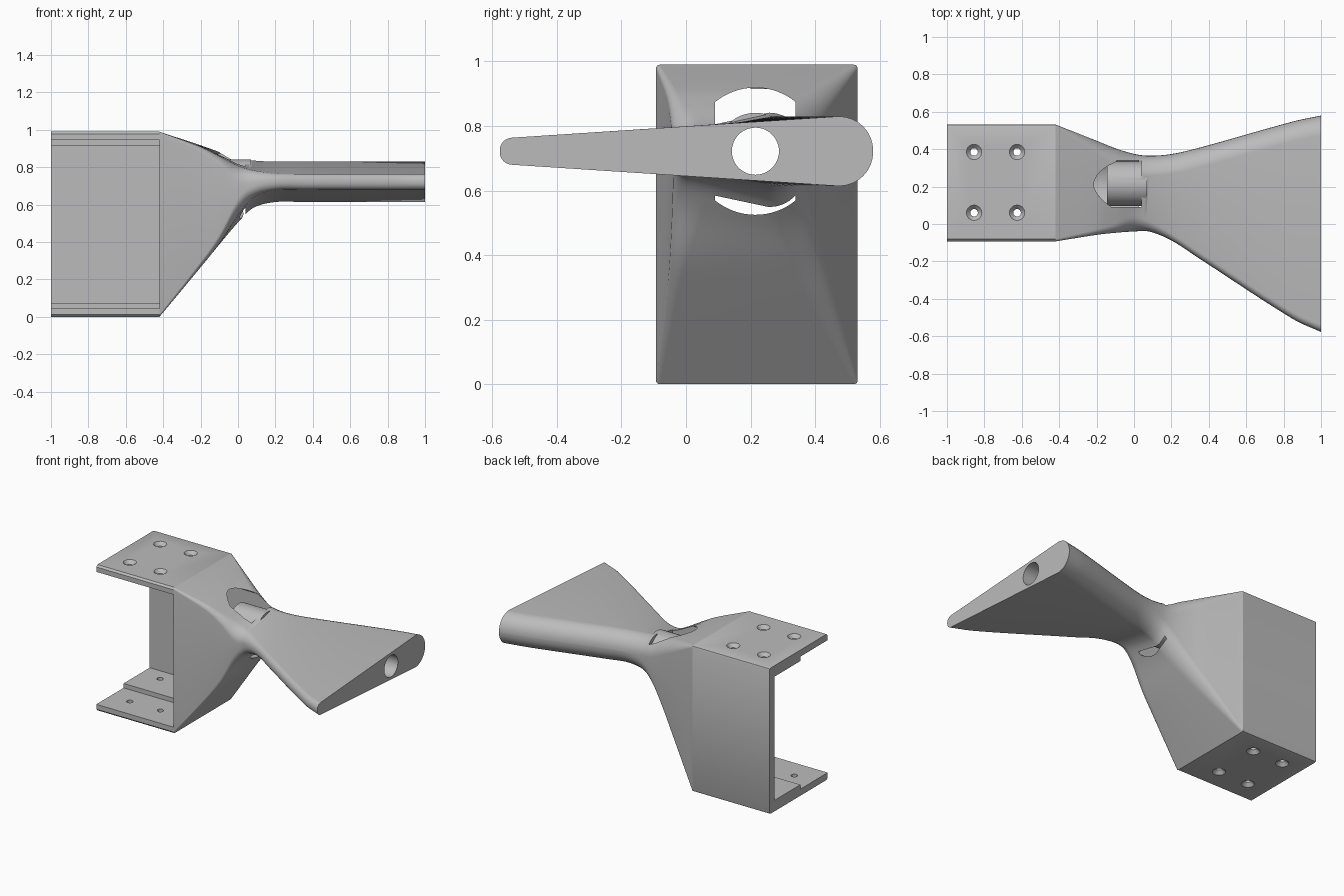
import bpy, bmesh, math
from mathutils import Matrix, Vector

cube = bpy.data.objects.get("Cube")
if cube:
    bpy.data.objects.remove(cube, do_unlink=True)

grey = bpy.data.materials.new("plain grey")
grey.use_nodes = True
grey.diffuse_color = (0.5, 0.5, 0.5, 1)
grey.node_tree.nodes["Principled BSDF"].inputs["Base Color"].default_value = (0.5, 0.5, 0.5, 1)

AXIS_Y, AXIS_Z = 0.215, 0.722      # centre line of the long bore
END_X = -0.42                      # where the channel meets the arm


def add_object(name, bm):
    bmesh.ops.recalc_face_normals(bm, faces=bm.faces)
    mesh = bpy.data.meshes.new(name)
    bm.to_mesh(mesh)
    bm.free()
    obj = bpy.data.objects.new(name, mesh)
    bpy.context.collection.objects.link(obj)
    mesh.materials.append(grey)
    return obj


def loft(name, rings):
    """Skin closed rings of equal length and cap both ends."""
    bm = bmesh.new()
    loops = [[bm.verts.new(p) for p in ring] for ring in rings]
    n = len(loops[0])
    for a, b in zip(loops, loops[1:]):
        for i in range(n):
            j = (i + 1) % n
            bm.faces.new((a[i], a[j], b[j], b[i]))
    bm.faces.new(loops[0])
    bm.faces.new(loops[-1])
    return add_object(name, bm)


def prism(name, outline, x0, x1):
    return loft(name, [[(x, y, z) for y, z in outline] for x in (x0, x1)])


def circle(radius, steps=48):
    return [(AXIS_Y + radius * math.cos(2 * math.pi * i / steps),
             AXIS_Z + radius * math.sin(2 * math.pi * i / steps)) for i in range(steps)]


def boolean(target, cutter, operation):
    mod = target.modifiers.new(operation.lower(), "BOOLEAN")
    mod.object, mod.operation, mod.solver = cutter, operation, "EXACT"
    bpy.context.view_layer.objects.active = target
    bpy.ops.object.modifier_apply(modifier=mod.name)
    bpy.data.objects.remove(cutter, do_unlink=True)


def smooth(obj):
    bpy.ops.object.select_all(action="DESELECT")
    obj.select_set(True)
    bpy.context.view_layer.objects.active = obj
    bpy.ops.object.shade_smooth_by_angle(angle=math.radians(30))


# Mounting channel: stepped top and bottom plates joined by a back wall
FRONT, BACK, TOP, R = -0.093, 0.532, 0.99, 0.012
lower = [(0.48, 0.075), (0.2, 0.075), (0.2, 0.045), (FRONT, 0.045), (FRONT, R), (FRONT + R, 0),
         (BACK - R, 0), (BACK - R * 0.3, R * 0.3), (BACK, R)]
upper = [(y, TOP - z) for y, z in reversed(lower)]
channel = prism("mounting_channel", lower + upper, -1, END_X)

# Countersunk screw holes in both plates
bm = bmesh.new()
for x in (-0.855, -0.625):
    for y in (0.06, 0.385):
        for z, sign in ((0, -1), (TOP, 1)):
            bmesh.ops.create_cone(bm, cap_ends=True, segments=24, radius1=0.018, radius2=0.042,
                                  depth=0.026,
                                  matrix=Matrix.Translation((x, y, z - sign * 0.012))
                                  @ Matrix.Rotation(0 if sign > 0 else math.pi, 4, "X"))
sinks = add_object("countersinks", bm)
boolean(channel, sinks, "DIFFERENCE")
bm = bmesh.new()
for x in (-0.855, -0.625):
    for y in (0.06, 0.385):
        bmesh.ops.create_cone(bm, cap_ends=True, segments=24, radius1=0.02, radius2=0.02,
                              depth=1.2, matrix=Matrix.Translation((x, y, 0.5)))
boolean(channel, add_object("screw_holes", bm), "DIFFERENCE")
smooth(channel)

# Arm stations: x, front y, back y, front bottom/top z, back bottom/top z, front/back radius
STATIONS = [
    (END_X, FRONT, BACK, 0, 0.99, 0, 0.99, 0.012, 0.012),
    (-0.2, -0.058, 0.445, 0.265, 0.91, 0.265, 0.917, 0.03, 0.07),
    (-0.1, -0.047, 0.405, 0.39, 0.86, 0.387, 0.882, 0.05, 0.09),
    (0, -0.04, 0.375, 0.54, 0.81, 0.505, 0.85, 0.09, 0.11),
    (0.08, -0.04, 0.365, 0.635, 0.785, 0.582, 0.836, 0.065, 0.108),
    (0.2, -0.088, 0.374, 0.677, 0.767, 0.614, 0.83, 0.042, 0.106),
    (0.35, -0.185, 0.408, 0.68, 0.764, 0.614, 0.83, 0.039, 0.106),
    (0.85, -0.508, 0.548, 0.68, 0.764, 0.614, 0.83, 0.039, 0.106),
    (1, -0.577, 0.58, 0.68, 0.764, 0.614, 0.83, 0.039, 0.106),
]


def slope(i):
    a, b = Vector(STATIONS[max(i - 1, 0)]), Vector(STATIONS[min(i + 1, len(STATIONS) - 1)])
    return (b - a) / (b[0] - a[0])


def section(s):
    """Rounded four-corner outline across the arm."""
    x, yf, yb, fb, ft, bb, bt, rf, rb = s
    corners = [(yb - rb, bt - rb, rb), (yf + rf, ft - rf, rf),
               (yf + rf, fb + rf, rf), (yb - rb, bb + rb, rb)]
    ring = []
    for k, (cy, cz, r) in enumerate(corners):
        for i in range(9):
            a = (k + i / 8) * math.pi / 2
            ring.append((x, cy + r * math.cos(a), cz + r * math.sin(a)))
    return ring


# Twisting arm that narrows to a neck and widens into a flat blade
rings = []
for i in range(len(STATIONS) - 1):
    p, q = Vector(STATIONS[i]), Vector(STATIONS[i + 1])
    h = q[0] - p[0]
    for k in range(6):
        t = k / 6
        s = (p * (2 * t**3 - 3 * t**2 + 1) + slope(i) * h * (t**3 - 2 * t**2 + t)
             + q * (3 * t**2 - 2 * t**3) + slope(i + 1) * h * (t**3 - t**2))
        s[0] = p[0] + h * t
        rings.append(section(s))
rings.append(section(STATIONS[-1]))
arm = loft("blade_arm", rings)

# Pocket with flat sides and round top and bottom
half, radius = 0.125, 0.197
limit = math.asin(half / radius)
arc = [limit * (i / 8 - 1) for i in range(17)]
pocket = [(AXIS_Y + radius * math.sin(a), AXIS_Z + radius * math.cos(a)) for a in arc]
pocket += [(AXIS_Y + radius * math.sin(a), AXIS_Z - radius * math.cos(a)) for a in reversed(arc)]
boolean(arm, prism("pocket", pocket, -0.5, 0.04), "DIFFERENCE")

# Boss inside the pocket, then the bore along the whole arm
boolean(arm, prism("boss", circle(0.119), -0.145, 0.07), "UNION")
boolean(arm, prism("bore", circle(0.073), -0.6, 1.1), "DIFFERENCE")
smooth(arm)
